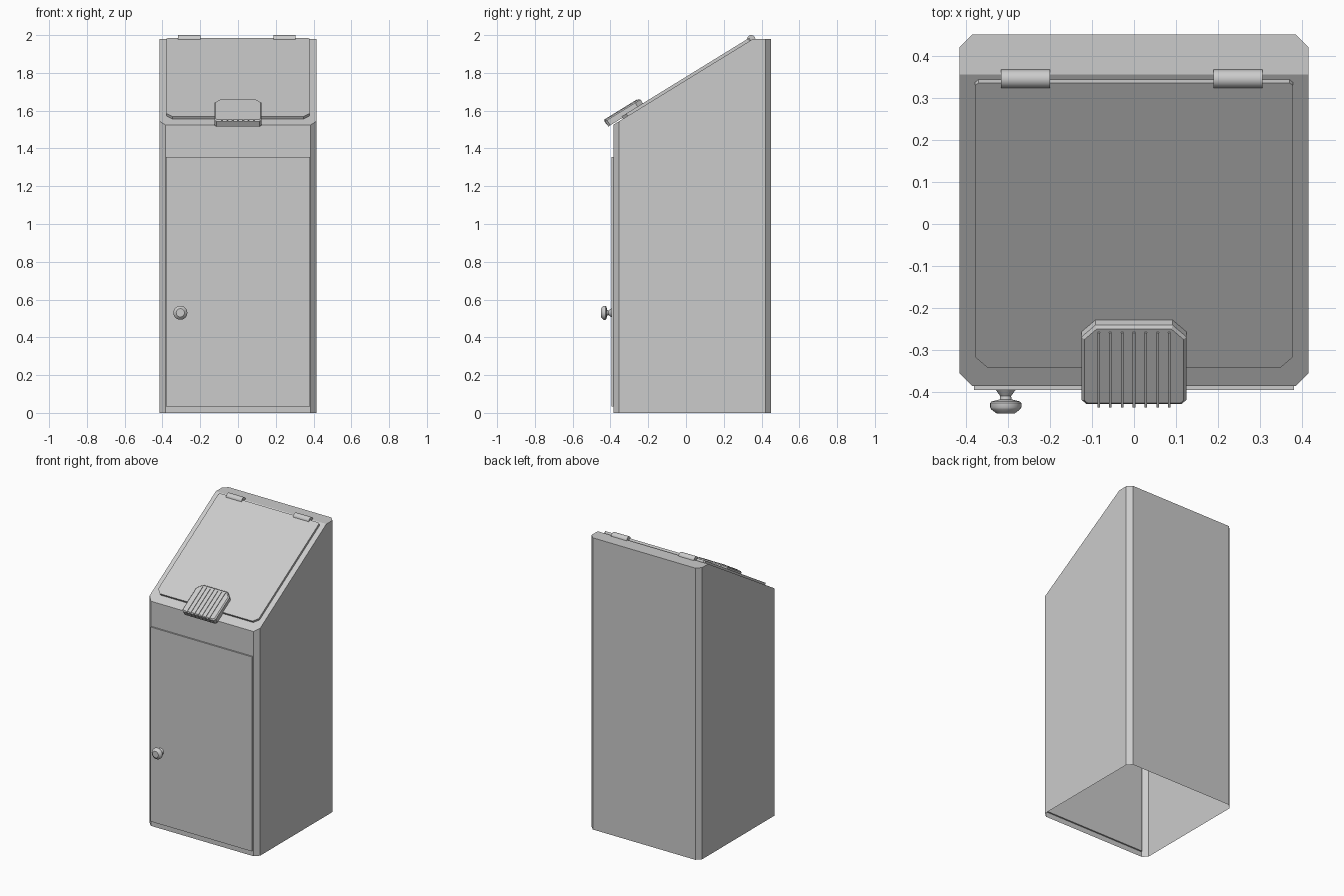
import bpy, bmesh, math
from mathutils import Matrix, Vector

cube = bpy.data.objects.get("Cube")
if cube:
    bpy.data.objects.remove(cube, do_unlink=True)

grey = bpy.data.materials.new("light_grey_metal")
grey.use_nodes = True
GREY = (0.6, 0.6, 0.6, 1)
grey.diffuse_color = GREY
grey.node_tree.nodes["Principled BSDF"].inputs["Base Color"].default_value = GREY

# Main dimensions
HALF_W, FRONT, BACK, TOP = 0.415, -0.385, 0.45, 1.98
SLOPE_FRONT = Vector((0, FRONT, 1.525))
SLOPE_BACK = Vector((0, 0.355, TOP))

# Local frame of the sloping top: x across, y up the slope, z outward
along = (SLOPE_BACK - SLOPE_FRONT).normalized()
across = Vector((1, 0, 0))
normal = across.cross(along)
SLOPE = Matrix.Translation(SLOPE_FRONT) @ Matrix((across, along, normal)).transposed().to_4x4()


def finish(name, bm, matrix=Matrix()):
    bm.transform(matrix)
    bmesh.ops.recalc_face_normals(bm, faces=bm.faces)
    mesh = bpy.data.meshes.new(name)
    bm.to_mesh(mesh)
    bm.free()
    mesh.materials.append(grey)
    obj = bpy.data.objects.new(name, mesh)
    bpy.context.collection.objects.link(obj)
    return obj


def prism(half_w, y0, y1, z0, z1, front_cut=0, back_cut=0):
    """Upright block whose vertical corners can be cut off."""
    right = [(half_w - front_cut, y0), (half_w, y0 + front_cut),
             (half_w, y1 - back_cut), (half_w - back_cut, y1)]
    outline = right + [(-x, y) for x, y in reversed(right)]
    bm = bmesh.new()
    base = bm.faces.new([bm.verts.new((x, y, z0)) for x, y in outline])
    top = bmesh.ops.extrude_face_region(bm, geom=[base], use_keep_orig=True)
    bmesh.ops.translate(bm, vec=(0, 0, z1 - z0),
                        verts=[v for v in top["geom"] if isinstance(v, bmesh.types.BMVert)])
    bmesh.ops.remove_doubles(bm, verts=bm.verts, dist=1e-5)
    return bm


def smooth(obj):
    bpy.ops.object.select_all(action='DESELECT')
    obj.select_set(True)
    bpy.context.view_layer.objects.active = obj
    bpy.ops.object.shade_smooth_by_angle(angle=math.radians(35))


# Cabinet: thin shell, sloped on top and open underneath
bm = prism(HALF_W, FRONT, BACK, 0, TOP, 0.03, 0.03)
cut = bmesh.ops.bisect_plane(bm, geom=bm.verts[:] + bm.edges[:] + bm.faces[:],
                             plane_co=SLOPE_FRONT, plane_no=normal, clear_outer=True)
edges = [e for e in bm.edges if e.is_boundary]
bmesh.ops.holes_fill(bm, edges=edges, sides=0)
floor = [f for f in bm.faces if all(v.co.z < 0.001 for v in f.verts)]
bmesh.ops.delete(bm, geom=floor, context='FACES_ONLY')
finish("cabinet", bm)

# Front door, set through the front wall
finish("door", prism(0.38, FRONT - 0.01, FRONT + 0.01, 0.035, 1.355))

# Sloping lid
finish("lid", prism(0.378, 0.06, 0.855, -0.002, 0.015, 0.03, 0.008), SLOPE)

# Lid handle with a bevelled top edge
bm = prism(0.125, -0.027, 0.193, 0.006, 0.045, 0.012, 0.033)
rim = [e for e in bm.edges if all(v.co.z > 0.04 for v in e.verts)]
bmesh.ops.bevel(bm, geom=rim, offset=0.007, segments=1, affect='EDGES')
finish("lid_handle", bm, SLOPE)

# Grip ribs on the handle
for i in range(7):
    shift = Matrix.Translation(((i - 3) * 0.028, 0, 0))
    finish(f"grip_rib_{i + 1}", prism(0.003, -0.03, 0.178, 0.02, 0.049), SLOPE @ shift)

# Hinge barrels
for side, x in (("right", -0.258), ("left", 0.247)):
    bm = bmesh.new()
    bmesh.ops.create_cone(bm, cap_ends=True, segments=24, radius1=0.022, radius2=0.022, depth=0.117)
    place = Matrix.Translation((x, 0.345, 1.978)) @ Matrix.Rotation(math.pi / 2, 4, 'Y')
    smooth(finish(f"hinge_{side}", bm, place))

# Door knob, turned from a profile of (radius, distance from door)
profile = [(0, 0), (0.023, 0), (0.013, 0.014), (0.014, 0.022), (0.034, 0.027),
           (0.037, 0.031), (0.037, 0.041), (0.034, 0.046), (0.022, 0.055), (0, 0.055)]
bm = bmesh.new()
points = [bm.verts.new((r, 0, h)) for r, h in profile]
lines = [bm.edges.new(pair) for pair in zip(points, points[1:])]
bmesh.ops.spin(bm, geom=points + lines, cent=(0, 0, 0), axis=(0, 0, 1),
               angle=math.tau, steps=24)
bmesh.ops.remove_doubles(bm, verts=bm.verts, dist=1e-5)
place = Matrix.Translation((-0.305, FRONT - 0.01, 0.53)) @ Matrix.Rotation(math.pi / 2, 4, 'X')
smooth(finish("door_knob", bm, place))
